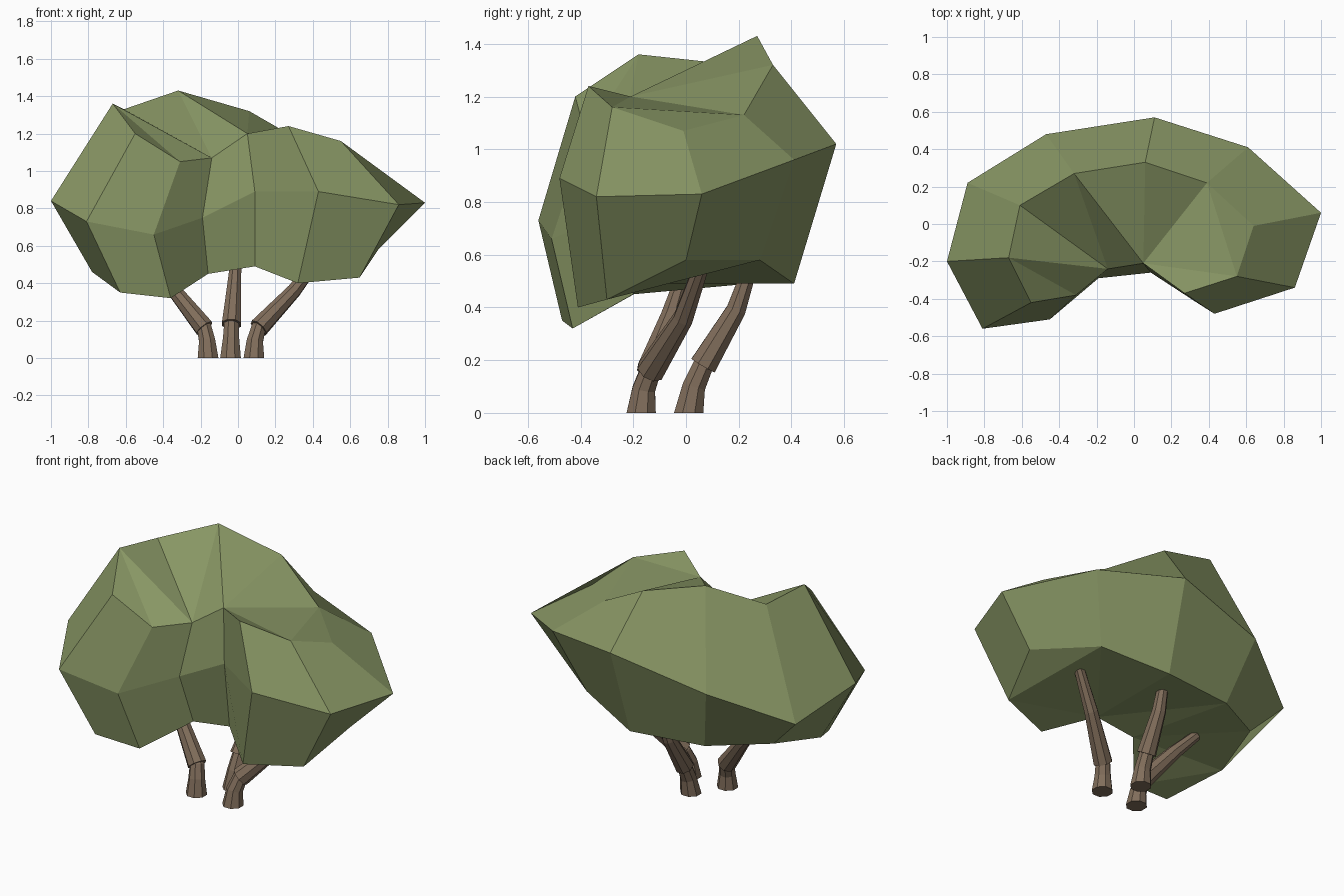
import bpy, bmesh, math
from mathutils import Vector

if "Cube" in bpy.data.objects:
    bpy.data.objects.remove(bpy.data.objects["Cube"])


def make_material(name, rgb):
    m = bpy.data.materials.new(name)
    m.diffuse_color = (*rgb, 1)
    m.use_nodes = True
    m.node_tree.nodes["Principled BSDF"].inputs["Base Color"].default_value = m.diffuse_color
    return m


def finish(bm, name, mat):
    bmesh.ops.recalc_face_normals(bm, faces=bm.faces)
    me = bpy.data.meshes.new(name)
    bm.to_mesh(me)
    bm.free()
    me.materials.append(mat)
    ob = bpy.data.objects.new(name, me)
    bpy.context.collection.objects.link(ob)
    return ob


def bridge(bm, a, b):
    n = len(a)
    for i in range(n):
        j = (i + 1) % n
        bm.faces.new((a[i], a[j], b[j], b[i]))


leaf = make_material("leaf_green", (0.25, 0.31, 0.13))
bark = make_material("bark_brown", (0.22, 0.155, 0.105))

# Canopy: three kidney-shaped rings of 12 points, starting at the right side
lower = [(.75, 0, .58), (.65, -.30, .43), (.32, -.41, .40), (.09, -.21, .49),
         (-.16, -.20, .45), (-.36, -.43, .32), (-.63, -.47, .35), (-.78, -.18, .46),
         (-.70, .16, .53), (-.37, .35, .50), (.09, .41, .49), (.47, .28, .58)]
middle = [(1, .06, .83), (.86, -.34, .82), (.43, -.48, .89), (.09, -.26, .89),
          (-.19, -.29, .75), (-.45, -.51, .66), (-.81, -.56, .73), (-1, -.20, .84),
          (-.89, .22, .72), (-.47, .48, .89), (.11, .57, 1.02), (.61, .41, .96)]
upper = [(.64, -.01, 1.07), (.55, -.28, 1.16), (.27, -.37, 1.24), (.05, -.21, 1.20),
         (-.14, -.24, 1.07), (-.31, -.38, 1.05), (-.55, -.42, 1.20), (-.67, -.18, 1.36),
         (-.61, .10, 1.33), (-.32, .27, 1.43), (.06, .33, 1.32), (.39, .22, 1.13)]
bm = bmesh.new()
rings = [[bm.verts.new(p) for p in ring] for ring in (lower, middle, upper)]
bridge(bm, rings[0], rings[1])
bridge(bm, rings[1], rings[2])
# Top and bottom caps fan out from the inner bend
cap = ["1 2 3", "1 3 11", "0 1 11", "3 10 11", "3 9 10",
       "3 4 9", "4 8 9", "4 7 8", "4 5 7", "5 6 7"]
for ring in (rings[0], rings[2]):
    for tri in cap:
        bm.faces.new([ring[int(i)] for i in tri.split()])
finish(bm, "canopy", leaf)


def branch(name, path, radii, flat_base=False, sides=8):
    """Faceted tapered tube along a path."""
    pts = [Vector(p) for p in path]
    bm = bmesh.new()
    prev = None
    for k, (p, r) in enumerate(zip(pts, radii)):
        d = pts[min(k + 1, len(pts) - 1)] - pts[max(k - 1, 0)]
        if flat_base and k == 0:
            d = Vector((0, 0, 1))
        q = Vector((0, 0, 1)).rotation_difference(d.normalized())
        ring = []
        for i in range(sides):
            a = 2 * math.pi * (i + .5) / sides
            ring.append(bm.verts.new(p + q @ Vector((r * math.cos(a), r * math.sin(a), 0))))
        if prev:
            bridge(bm, prev, ring)
        else:
            bm.faces.new(ring)
        prev = ring
    bm.faces.new(prev)
    finish(bm, name, bark)


# Three stems: a short flared stump and a leaning branch rising into the leaves
stems = {
    "left": [(-.16, -.17, 0), (-.165, -.16, .09), (-.18, -.135, .16), (-.34, -.06, .36), (-.46, -.02, .49)],
    "back": [(-.04, .01, 0), (-.037, .03, .10), (-.035, .065, .18), (-.02, .19, .39), (-.01, .24, .54)],
    "right": [(.085, -.17, 0), (.09, -.16, .09), (.11, -.135, .16), (.30, -.01, .36), (.45, .06, .56)],
}
for side, p in stems.items():
    branch(side + "_stump", p[:3] + [Vector(p[2]).lerp(Vector(p[3]), .1)],
           [.06, .047, .042, .04], True)
    branch(side + "_branch", p[2:], [.055, .04, .03])
